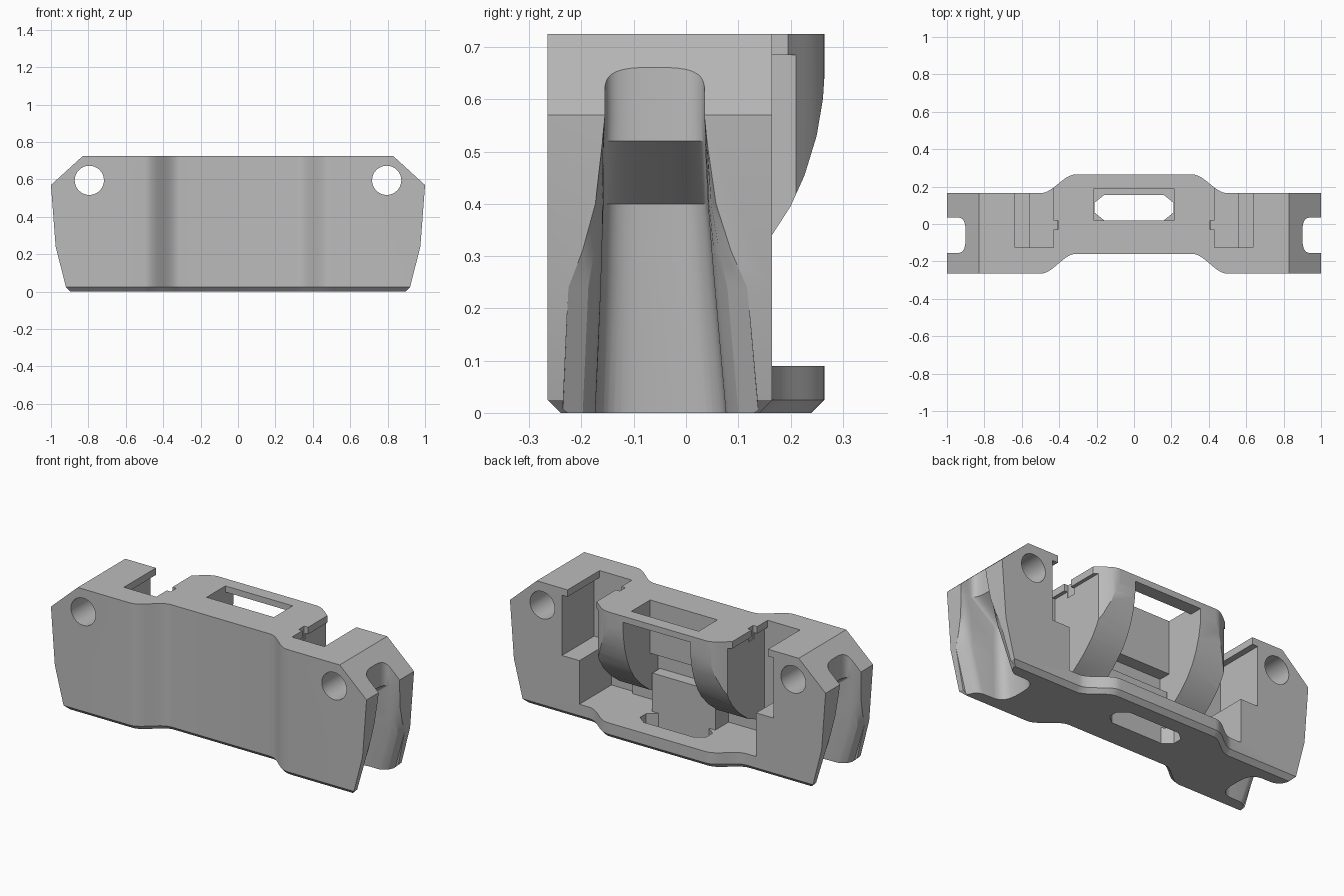
import bpy, bmesh
from math import cos, sin, pi, radians

if "Cube" in bpy.data.objects:
    bpy.data.objects.remove(bpy.data.objects["Cube"])

grey = bpy.data.materials.new("plain grey")
grey.use_nodes = True
grey.diffuse_color = (0.5, 0.5, 0.5, 1)
grey.node_tree.nodes["Principled BSDF"].inputs["Base Color"].default_value = (0.5, 0.5, 0.5, 1)


def loft(name, rings):
    """Solid through rings of equal point count, capped at both ends."""
    bm = bmesh.new()
    loops = [[bm.verts.new(p) for p in ring] for ring in rings]
    n = len(loops[0])
    for a, b in zip(loops, loops[1:]):
        for i in range(n):
            j = (i + 1) % n
            bm.faces.new((a[i], a[j], b[j], b[i]))
    bm.faces.new(loops[0][::-1])
    bm.faces.new(loops[-1])
    bmesh.ops.recalc_face_normals(bm, faces=bm.faces[:])
    mesh = bpy.data.meshes.new(name)
    bm.to_mesh(mesh)
    bm.free()
    mesh.materials.append(grey)
    ob = bpy.data.objects.new(name, mesh)
    bpy.context.collection.objects.link(ob)
    return ob


def box(name, x0, x1, y0, y1, z0, z1):
    base = [(x0, y0), (x1, y0), (x1, y1), (x0, y1)]
    return loft(name, [[(x, y, z) for x, y in base] for z in (z0, z1)])


def boolean(target, tool, operation="DIFFERENCE"):
    mod = target.modifiers.new("cut", "BOOLEAN")
    mod.object, mod.operation, mod.solver = tool, operation, "EXACT"
    bpy.context.view_layer.objects.active = target
    bpy.ops.object.modifier_apply(modifier=mod.name)
    bpy.data.objects.remove(tool)


def mirrored(points):
    return points + [(-x, z) for x, z in reversed(points)]


# Body: plan with a forward-stepped middle, chamfered along the bottom
STEPS = 14
bend = [(0.31 + 0.19 * i / STEPS, 0.05 * (1 + cos(pi * i / STEPS))) for i in range(STEPS + 1)]
half = [(1.02, 0)] + bend[::-1]
edge = half + [(-x, s) for x, s in reversed(half)]


def plan(z, inset):
    back = [(x, 0.165 + s - inset, z) for x, s in edge]
    front = [(x, -0.265 + 1.05 * s + inset, z) for x, s in reversed(edge)]
    return back + front


body = loft("body", [plan(0, 0.025), plan(0.025, 0), plan(0.725, 0)])

# Tapered ends with sloping shoulders
outline = mirrored([(0.895, -0.02), (0.895, 0), (0.92, 0.025), (0.975, 0.24), (1, 0.57), (0.83, 0.725), (0.83, 0.8)])
boolean(body, loft("outline", [[(x, y, z) for x, z in outline] for y in (-0.5, 0.5)]), "INTERSECT")

# Rear hollow leaving curved ribs under the top bridge
rib = [(-0.1, 0.09), (0.4, 0.09), (0.4, 0.66), (0.266, 0.66), (0.262, 0.6), (0.25, 0.53), (0.227, 0.455),
       (0.2, 0.395), (0.163, 0.338), (0.1, 0.272), (0.02, 0.21), (-0.1, 0.16)]
boolean(body, loft("rear_hollow", [[(x, y, z) for y, z in rib] for x in (-0.56, 0.56)]))

# Centre cavity, top window and recess above the pedestal
boolean(body, box("cavity", -0.213, 0.213, 0.02, 0.4, 0.09, 0.69))
boolean(body, box("window", -0.213, 0.213, 0.02, 0.19, 0.6, 0.8))
boolean(body, box("recess", -0.213, 0.213, -0.05, 0.03, 0.2, 0.42))

# Clipped-corner opening in the base
port = [(-0.16, 0.02), (0.16, 0.02), (0.21, 0.06), (0.21, 0.115), (0.16, 0.155),
        (-0.16, 0.155), (-0.21, 0.115), (-0.21, 0.06)]
boolean(body, loft("port", [[(x, y, z) for x, y in port] for z in (-0.1, 0.2)]))


# Slot cross-section: rounded inner wall, flared mouth at the end of the body
def slot_ring(side, z, centre, width, inner, depth, end, flare):
    def spread(p):
        return abs(p) ** 0.65
    mouth = [(end - 0.06, 0), (end - 0.04, 0.007), (end - 0.018, 0.024), (end, 0.062), (end + 0.2, 0.066)]
    pts = [(x, centre + width + flare * f) for x, f in reversed(mouth)]
    for i in range(1, 20):
        t = pi * i / 20
        c = cos(t)
        pts.append((inner + depth * (1 - spread(sin(t))), centre + width * spread(c) * (1 if c > 0 else -1)))
    pts += [(x, centre - width - flare * f) for x, f in mouth]
    return [(side * x, y, z) for x, y in pts]


SLOT = [(-0.03, -0.048, 0.127, 0.7, 0.1, 0.89, 1), (0.24, -0.054, 0.109, 0.72, 0.09, 0.975, 1),
        (0.31, -0.056, 0.105, 0.724, 0.09, 0.98, 0.6), (0.4, -0.058, 0.1, 0.73, 0.08, 0.987, 0.25),
        (0.52, -0.06, 0.097, 0.9, 0.05, 0.997, 0.05), (0.57, -0.06, 0.095, 0.9, 0.05, 1, 0),
        (0.8, -0.06, 0.095, 0.9, 0.05, 1, 0)]

for side in (-1, 1):
    def pocket(name, x0, x1, *rest):
        a, b = sorted((side * x0, side * x1))
        boolean(body, box(name, a, b, *rest))

    # Side pockets with a ledge below and a thin lip on top
    pocket("pocket_upper", 0.41, 0.67, -0.125, 0.4, 0.34, 0.685)
    pocket("pocket_lower", 0.41, 0.56, -0.125, 0.4, 0.09, 0.36)
    pocket("pocket_mouth", 0.43, 0.635, -0.125, 0.4, 0.67, 0.8)
    pocket("notch", 0.405, 0.45, -0.03, 0.02, 0.65, 0.8)

    # End slot
    boolean(body, loft("slot", [slot_ring(side, *row) for row in SLOT]))

    # Bolt hole from front to back
    ring = [(side * 0.795 + 0.078 * cos(pi * i / 24), 0.595 + 0.078 * sin(pi * i / 24)) for i in range(48)]
    boolean(body, loft("bolt_hole", [[(x, y, z) for x, z in ring] for y in (-0.5, 0.5)]))

# Pedestal on the inside of the front wall
pedestal = box("pedestal", -0.2, 0.2, -0.13, 0.02, 0.05, 0.31)

bpy.ops.object.select_all(action="DESELECT")
body.select_set(True)
bpy.context.view_layer.objects.active = body
bpy.ops.object.shade_smooth_by_angle(angle=radians(25))
